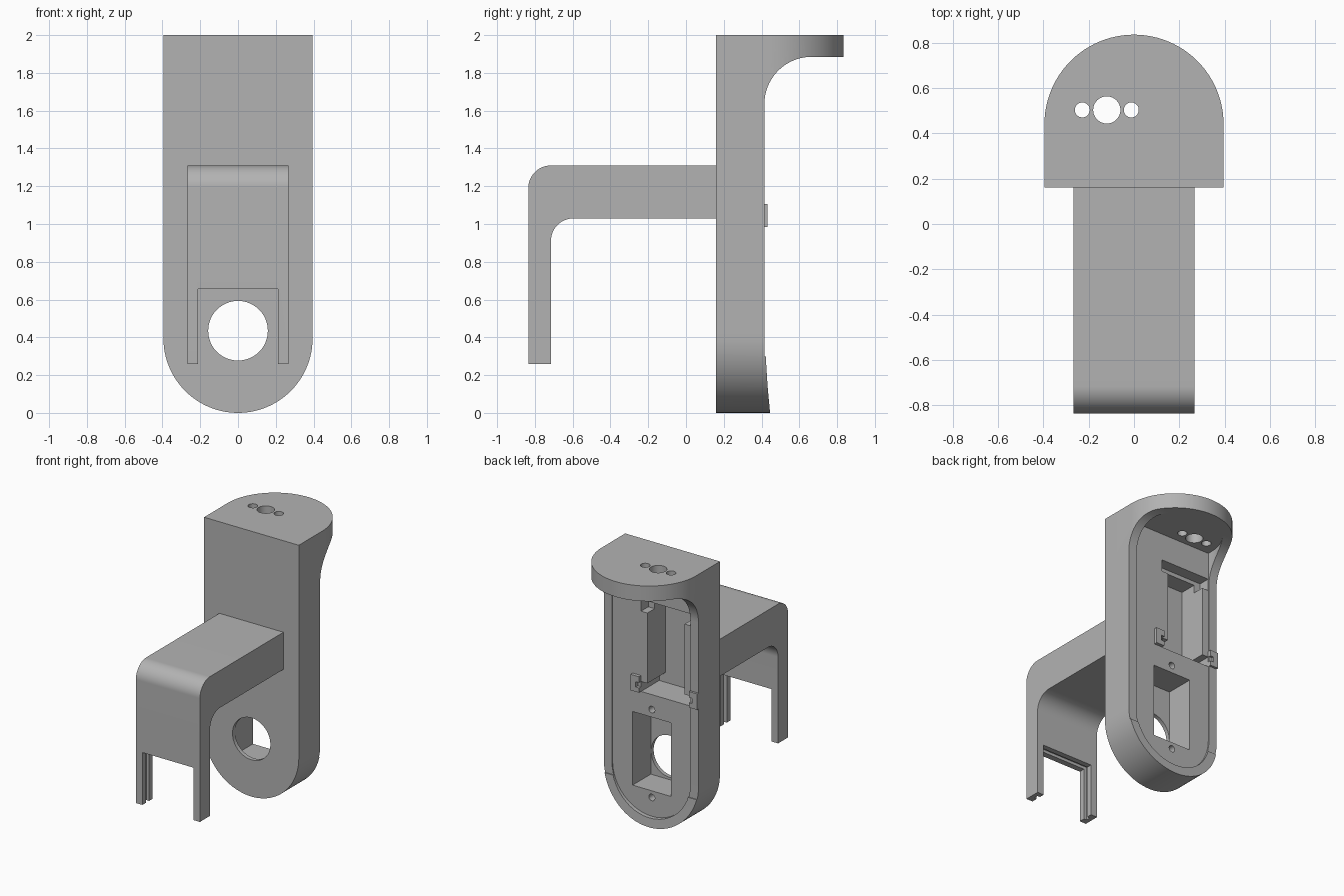
import bpy, bmesh
from math import sin, cos, pi, radians

if "Cube" in bpy.data.objects:
    bpy.data.objects.remove(bpy.data.objects["Cube"])

grey = bpy.data.materials.new("plain grey")
grey.use_nodes = True
GREY = (0.45, 0.45, 0.45, 1)
grey.diffuse_color = GREY
grey.node_tree.nodes["Principled BSDF"].inputs["Base Color"].default_value = GREY


def arc(cx, cy, r, a0, a1, n=24):
    """Points on an arc, angles in degrees."""
    steps = [radians(a0 + (a1 - a0) * i / n) for i in range(n + 1)]
    return [(cx + r * cos(a), cy + r * sin(a)) for a in steps]


def prism(name, pts, axis, lo, hi):
    """Extrude a 2D outline along one axis between lo and hi."""
    def place(p, t):
        return {"x": (t, *p), "y": (p[0], t, p[1]), "z": (*p, t)}[axis]
    bm = bmesh.new()
    rings = [[bm.verts.new(place(p, t)) for p in pts] for t in (lo, hi)]
    bm.faces.new(rings[0])
    bm.faces.new(rings[1])
    for i in range(len(pts)):
        j = (i + 1) % len(pts)
        bm.faces.new((rings[0][i], rings[0][j], rings[1][j], rings[1][i]))
    bmesh.ops.recalc_face_normals(bm, faces=bm.faces)
    mesh = bpy.data.meshes.new(name)
    bm.to_mesh(mesh)
    bm.free()
    mesh.materials.append(grey)
    ob = bpy.data.objects.new(name, mesh)
    bpy.context.collection.objects.link(ob)
    return ob


def box(name, x, y, z):
    return prism(name, [(x[0], y[0]), (x[1], y[0]), (x[1], y[1]), (x[0], y[1])], "z", *z)


def disc(name, a, b, r, axis, lo, hi):
    return prism(name, arc(a, b, r, 0, 360, 48)[:-1], axis, lo, hi)


def combine(ob, tool, how="DIFFERENCE"):
    """Apply a boolean and discard the tool."""
    mod = ob.modifiers.new("combine", "BOOLEAN")
    mod.operation, mod.solver, mod.object = how, "EXACT", tool
    bpy.context.view_layer.objects.active = ob
    bpy.ops.object.modifier_apply(modifier=mod.name)
    bpy.data.objects.remove(tool)


W = 0.395            # half width of the column
RIM = 0.327          # half width inside the rim
FRONT, BACK, FLOOR = 0.16, 0.415, 0.407
SHELF_Y, SHELF_Z = 0.44, 1.885

# Column, shelf and bottom lip from one side profile
side = [(FRONT, 0), (0.445, 0), (0.432, 0.14), (0.422, 0.3), (BACK, 0.3)]
side += arc(BACK + 0.25, SHELF_Z - 0.25, 0.25, 180, 90)
side += [(0.9, SHELF_Z), (0.9, 2), (FRONT, 2)]
body = prism("column", side, "x", -0.5, 0.5)

# Rounded outline from above and from the front
combine(body, prism("plan", [(-W, 0), (W, 0)] + arc(0, SHELF_Y, W, 0, 180, 48),
                    "z", -1, 3), "INTERSECT")
combine(body, prism("outline", [(W, 3), (-W, 3)] + arc(0, W, W, 180, 360, 48),
                    "y", -1, 2), "INTERSECT")

# Shallow recess in the back, leaving rim, webs and lip
combine(body, prism("recess", [(-RIM, FLOOR), (RIM, FLOOR)] + arc(0, SHELF_Y, RIM, 0, 180, 48),
                    "z", W, SHELF_Z))
combine(body, disc("recess_end", 0, W, RIM, "y", FLOOR, 0.7))

# Lower pocket with round window and screw holes
POCKET = 0.19
combine(body, box("lower_pocket", (-0.16, 0.16), (POCKET, 0.6), (0.26, 0.815)))
combine(body, disc("window", 0, 0.435, 0.158, "y", 0, 0.3))
for z in (0.21, 0.872):
    combine(body, disc("screw_hole", 0, z, 0.025, "y", 0.3, 0.6))

# Upper pocket with wider slots at both ends
CX = -0.118
combine(body, box("upper_pocket", (CX - 0.155, CX + 0.155), (POCKET, 0.6), (0.99, 1.65)))
combine(body, box("top_slot", (CX - 0.208, CX + 0.208), (0.32, 0.6), (1.59, 1.68)))
combine(body, box("bottom_slot", (CX - 0.208, CX + 0.208), (POCKET, 0.6), (0.985, 1.06)))

# Shaft hole and its two screw holes in the shelf
for dx, r in ((-0.108, 0.033), (0, 0.06), (0.108, 0.033)):
    combine(body, disc("shelf_hole", CX - 0.002 + dx, 0.503, r, "z", 1.8, 2.1))

# Clips beside the upper pocket
clips = []
for s, label in ((-1, "right"), (1, "left")):
    xs = sorted((CX + s * 0.208, CX + s * 0.277))
    clip = box(label + "_clip", xs, (0.39, 0.432), (0.985, 1.105))
    notch = sorted((CX + s * 0.2, CX + s * 0.235))
    combine(clip, box("notch", notch, (0.3, 0.5), (1.02, 1.06)))
    clips.append(clip)

# Arm reaching forward and turning down
hook = [(0.165, 1.03), (0.165, 1.31)]
hook += arc(-0.715, 1.19, 0.12, 90, 180)
hook += [(-0.835, 0.26), (-0.715, 0.26)]
hook += arc(-0.595, 0.91, 0.12, 180, 90)
arm = prism("arm", hook, "x", -0.267, 0.267)

# Opening between the legs, with a groove round its inside
combine(arm, box("opening", (-0.213, 0.213), (-1, -0.6), (0, 0.655)))
combine(arm, box("groove", (-0.235, 0.235), (-0.79, -0.755), (0, 0.677)))

# Smooth the curves, keep the edges sharp
for ob in [body, arm] + clips:
    bpy.ops.object.select_all(action="DESELECT")
    ob.select_set(True)
    bpy.context.view_layer.objects.active = ob
    bpy.ops.object.shade_smooth_by_angle(angle=radians(30))
